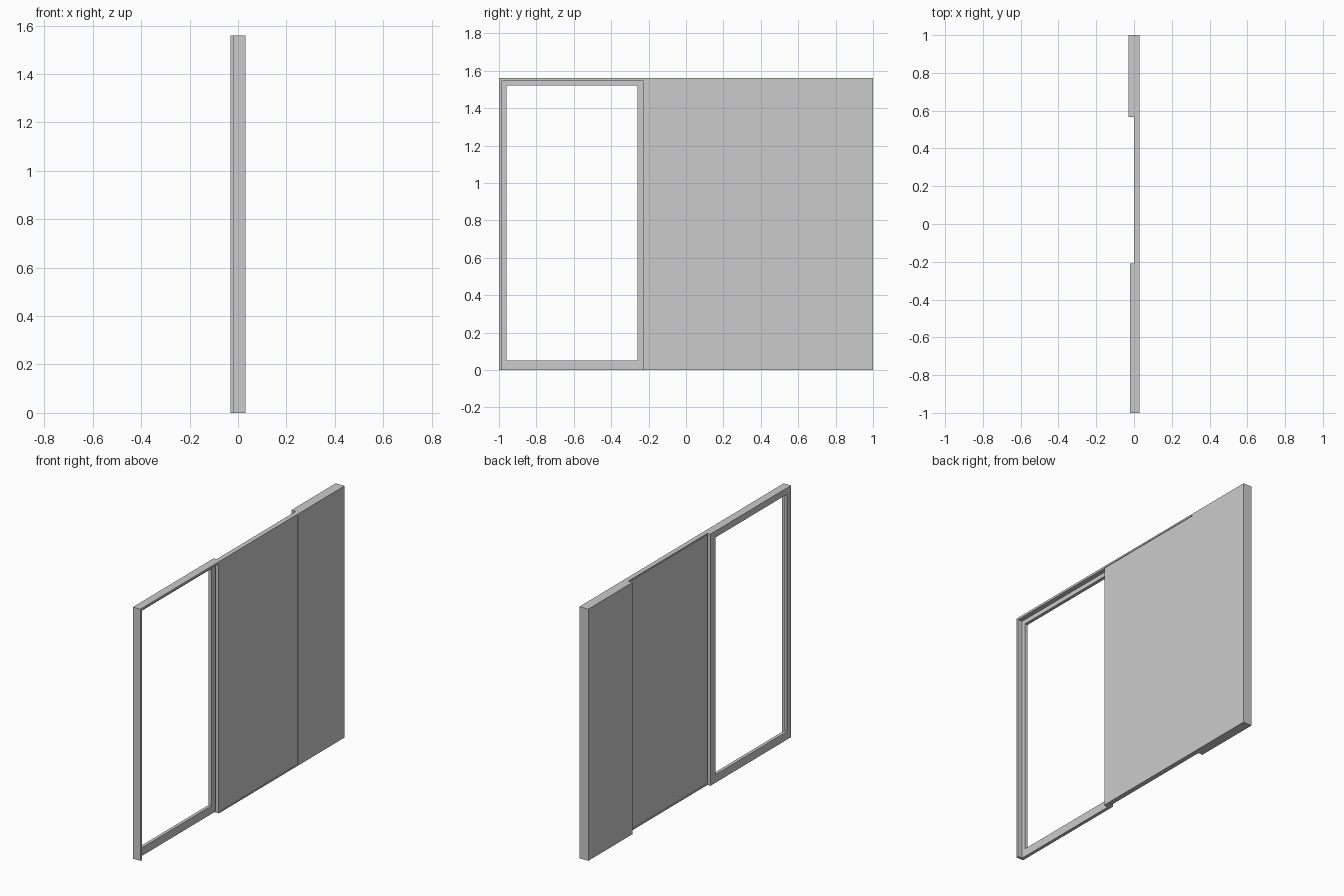
import bpy, bmesh

if "Cube" in bpy.data.objects:
    bpy.data.objects.remove(bpy.data.objects["Cube"])

grey = bpy.data.materials.new("light_grey")
grey.diffuse_color = (0.6, 0.6, 0.6, 1)
grey.use_nodes = True
grey.node_tree.nodes["Principled BSDF"].inputs["Base Color"].default_value = grey.diffuse_color


def extrude_outline(name, loops, axis, lo, hi):
    """Join boxes, each given as (x0,x1,y0,y1,z0,z1)."""


def boxes(name, items):
    bm = bmesh.new()
    for x0, x1, y0, y1, z0, z1 in items:
        vs = bmesh.ops.create_cube(bm, size=1)["verts"]
        for v in vs:
            v.co = ((x0 + x1) / 2 + v.co.x * (x1 - x0),
                    (y0 + y1) / 2 + v.co.y * (y1 - y0),
                    (z0 + z1) / 2 + v.co.z * (z1 - z0))
    me = bpy.data.meshes.new(name)
    bm.to_mesh(me)
    bm.free()
    me.materials.append(grey)
    ob = bpy.data.objects.new(name, me)
    bpy.context.collection.objects.link(ob)
    return ob


H = 1.56

# Window frame around the opening
F0, F1 = -0.02, 0.0
boxes("opening_frame", [
    (F0, F1, -1, -0.96, 0, H),
    (F0, F1, -0.26, -0.21, 0, H),
    (F0, F1, -0.96, -0.26, 0, 0.05),
    (F0, F1, -0.96, -0.26, 1.52, H),
])

# Outer lip along the free side and above the opening
boxes("outer_lip", [
    (0, 0.03, -1, -0.984, 0, H),
    (0, 0.03, -0.984, -0.23, 1.547, H),
])

# Thin rails above and below the sliding panel
boxes("top_rail", [(0, 0.03, -0.23, 0.545, 1.55, H)])
boxes("bottom_rail", [(0, 0.03, -0.23, 0.545, 0, 0.008)])

# Sliding panel, slightly recessed on both faces
boxes("sliding_panel", [(0.006, 0.026, -0.23, 0.545, 0.008, 1.55)])

# Fixed wall, with its front layer reaching further than the back
boxes("fixed_wall_front", [(0, 0.03, 0.545, 1, 0, H)])
boxes("fixed_wall_back", [(-0.03, 0, 0.566, 1, 0, H)])
